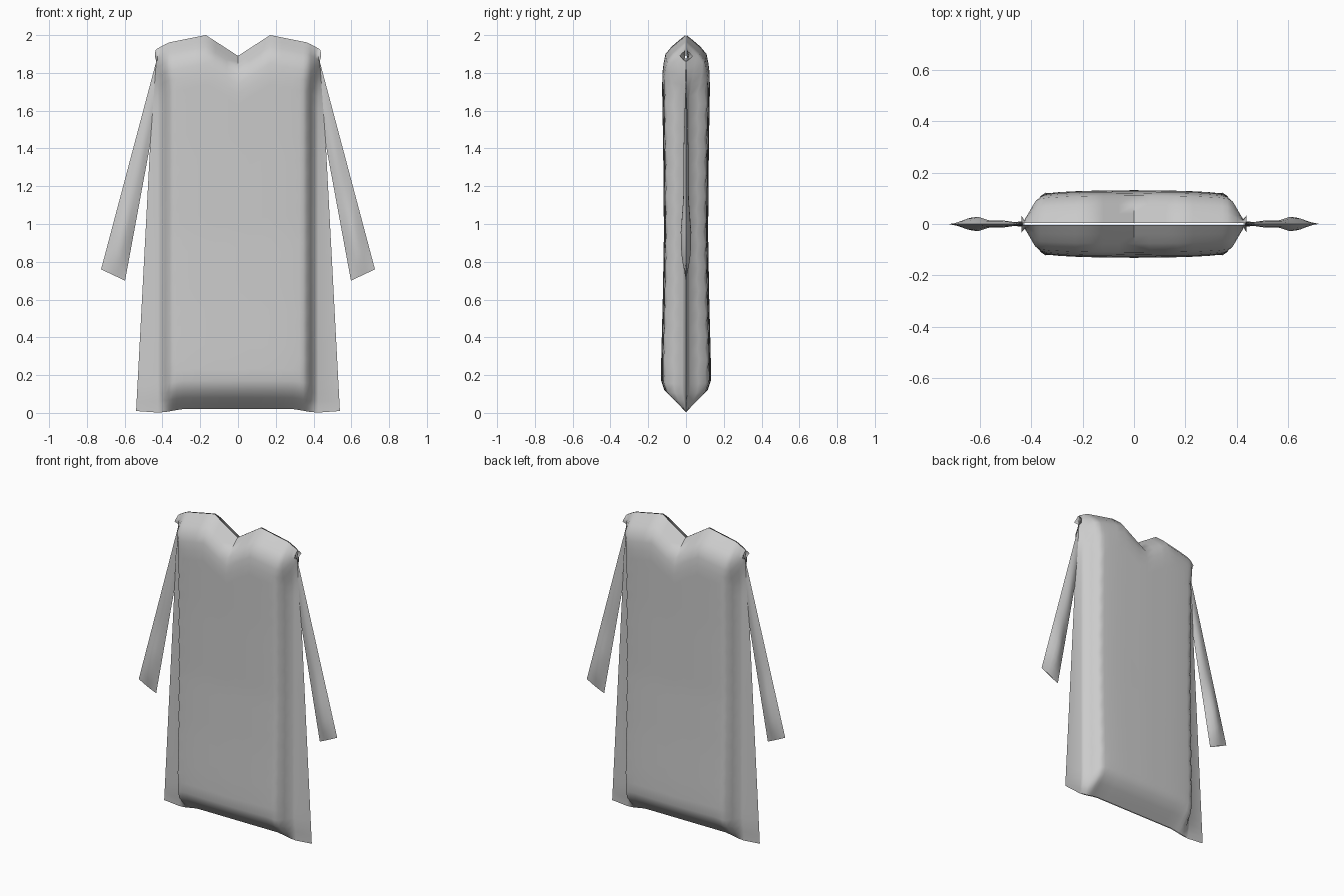
import bpy, bmesh, math

if "Cube" in bpy.data.objects:
    bpy.data.objects.remove(bpy.data.objects["Cube"])


def interp(pts, t):
    """Piecewise linear lookup."""
    if t <= pts[0][0]:
        return pts[0][1]
    for (a, p), (b, q) in zip(pts, pts[1:]):
        if t <= b:
            return p + (q - p) * (t - a) / (b - a)
    return pts[-1][1]


cloth = bpy.data.materials.new("light grey cloth")
cloth.diffuse_color = (0.6, 0.6, 0.6, 1)
cloth.use_nodes = True
cloth.node_tree.nodes["Principled BSDF"].inputs["Base Color"].default_value = cloth.diffuse_color

# Outline of the gown (x or z lookups)
TOP = [(0, 1.89), (0.17, 2.0), (0.37, 1.96), (0.425, 1.93), (0.44, 1.92)]
HEM = [(0, 0.02), (0.3, 0.02), (0.38, 0.005), (0.45, 0.0), (0.54, 0.01)]
EDGE = [(0, 0.54), (1.42, 0.465), (1.86, 0.433), (1.9, 0.442), (1.93, 0.435)]
# Puffed thickness along height, across width, and near the two open ends
DEPTH = [(0.15, 0.132), (0.3, 0.131), (0.6, 0.123), (0.95, 0.117),
         (1.4, 0.121), (1.75, 0.127), (2, 0.127)]
ACROSS = [(0, 1), (0.2, 0.98), (0.3, 0.94), (0.345, 0.9), (0.365, 0.8),
          (0.385, 0.5), (0.41, 0.15), (0.43, 0.07)]
HEM_PUFF = [(0, 0.02), (0.03, 0.3), (0.06, 0.56), (0.1, 0.87), (0.15, 1)]
TOP_PUFF = [(0, 0.02), (0.03, 0.32), (0.06, 0.6), (0.1, 0.87), (0.15, 0.95), (0.2, 1)]


def make(name, sheets):
    """Join point grids into one smooth cloth mesh, welding shared seams."""
    bm = bmesh.new()
    for grid, flip in sheets:
        vs = [[bm.verts.new(p) for p in row] for row in grid]
        for a, b in zip(vs, vs[1:]):
            for i in range(len(a) - 1):
                f = [a[i], a[i + 1], b[i + 1], b[i]]
                bm.faces.new(f[::-1] if flip else f)
    bmesh.ops.remove_doubles(bm, verts=bm.verts, dist=0.0002)
    me = bpy.data.meshes.new(name)
    bm.to_mesh(me)
    bm.free()
    me.materials.append(cloth)
    ob = bpy.data.objects.new(name, me)
    bpy.context.collection.objects.link(ob)
    bpy.ops.object.select_all(action='DESELECT')
    ob.select_set(True)
    bpy.context.view_layer.objects.active = ob
    bpy.ops.object.shade_smooth_by_angle(angle=math.radians(50))
    return ob


# Gown body: front and back sheets sewn along the sides, open at neck and hem
half = [0, 0.06, 0.12, 0.17, 0.23, 0.29, 0.325, 0.345, 0.365, 0.385, 0.41, 0.425, None]
columns = [(-1, c) for c in half[:0:-1]] + [(1, c) for c in half]
MID = 26


def column_heights(x):
    lo, hi = interp(HEM, x), interp(TOP, x)
    zs = [lo + d for d, _ in HEM_PUFF]
    a, b = zs[-1], hi - 0.2
    zs += [a + (b - a) * k / MID for k in range(1, MID)]
    return zs + [hi - d for d, _ in reversed(TOP_PUFF)], lo, hi


def body_sheet(side):
    cols = []
    for sx, c in columns:
        zs, lo, hi = column_heights(0.54 if c is None else c)
        if c is None:
            zs, lo, hi = column_heights(0.44)
            zs[0] = 0.01
        pts = []
        for j, z in enumerate(zs):
            if c is None:
                # side seam, with a small gap at the shoulder end
                x = interp(EDGE, z)
                y = interp([(1.86, 0), (1.89, 0.035), (1.92, 0.003)], z)
            else:
                x = c
                shift = interp([(1.7, 0), (1.85, 0.02)], z)
                y = interp(DEPTH, z) * interp(ACROSS, x - shift)
                y *= interp(HEM_PUFF, z - lo) * interp(TOP_PUFF, hi - z)
                # puckers along the side folds
                if 0.34 < c < 0.4 and 0.2 < z < 1.75:
                    y += 0.004 * (-1) ** j
                y = max(y, 0.003)
            pts.append((sx * x, side * y, z))
        cols.append(pts)
    return cols


make("gown_body", [(body_sheet(-1), False), (body_sheet(1), True)])

# Sleeves: flat lens-shaped tubes hanging from the armholes
SLEEVE_PUFF = [(0, 0.005), (0.3, 0.014), (0.55, 0.014), (0.75, 0.028), (0.9, 0.024), (1, 0.004)]


def sleeve_sheet(sx, side):
    grid = []
    for k in range(17):
        t = k / 16
        row = []
        for i in range(7):
            s = i / 6
            ox, oz = 0.433 + 0.292 * t, 1.86 - 1.10 * t
            ix, iz = 0.465 + 0.133 * t, 1.42 - 0.72 * t
            y = interp(SLEEVE_PUFF, t) * (1 - abs(2 * s - 1) ** 1.5)
            row.append((sx * (ox + (ix - ox) * s), side * y, oz + (iz - oz) * s))
        grid.append(row)
    return grid


for name, sx in (("right_sleeve", 1), ("left_sleeve", -1)):
    make(name, [(sleeve_sheet(sx, -1), sx < 0), (sleeve_sheet(sx, 1), sx > 0)])
